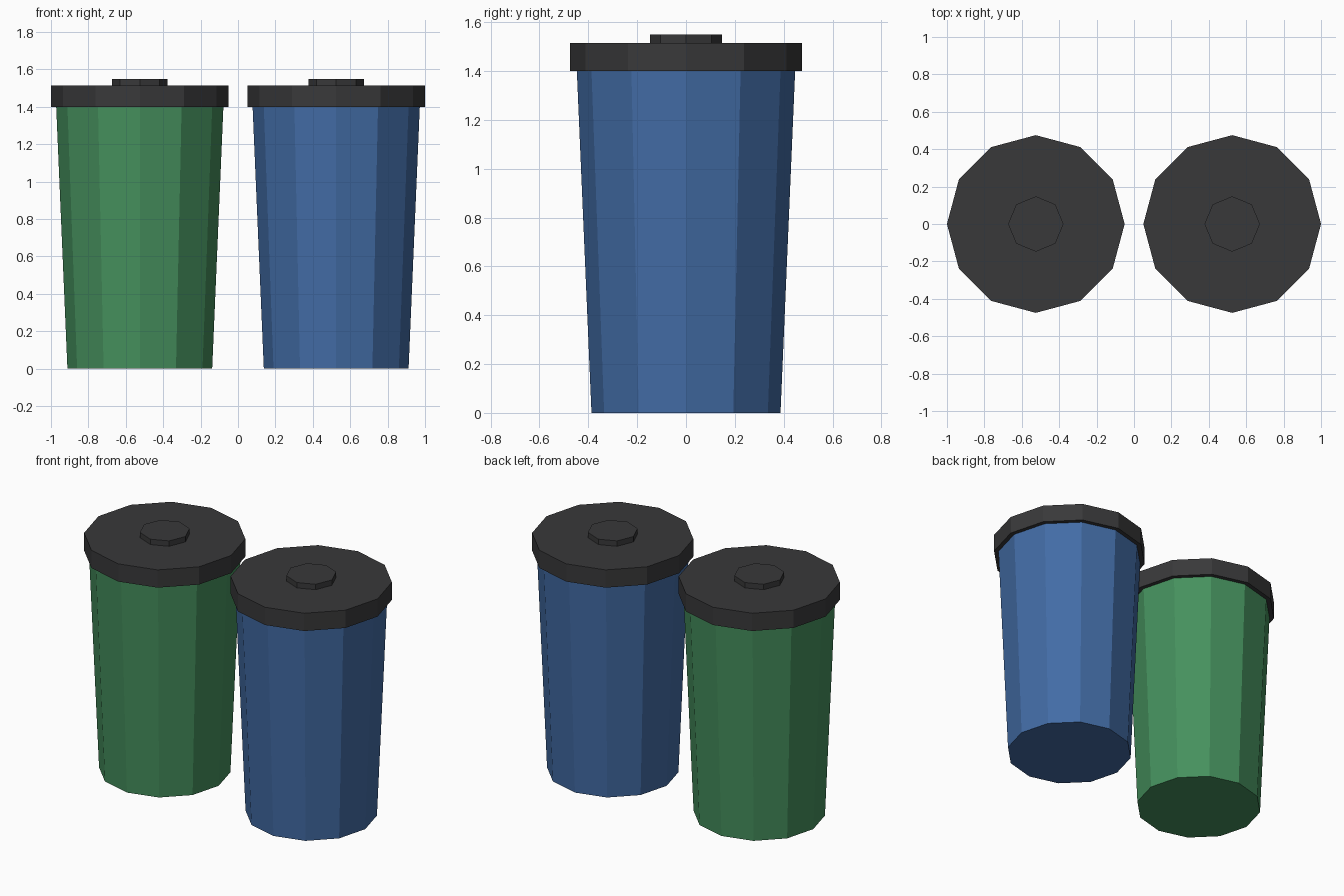
import bpy, bmesh
from mathutils import Matrix

if "Cube" in bpy.data.objects:
    bpy.data.objects.remove(bpy.data.objects["Cube"])


def material(name, color):
    m = bpy.data.materials.new(name)
    m.diffuse_color = (*color, 1)
    m.use_nodes = True
    m.node_tree.nodes["Principled BSDF"].inputs["Base Color"].default_value = m.diffuse_color
    return m


def drum(name, x, z0, z1, r0, r1, sides, mat):
    """Flat-shaded capped cylinder or taper standing between z0 and z1."""
    bm = bmesh.new()
    bmesh.ops.create_cone(bm, cap_ends=True, segments=sides,
                          radius1=r0, radius2=r1, depth=z1 - z0,
                          matrix=Matrix.Translation((0, 0, (z0 + z1) / 2)))
    me = bpy.data.meshes.new(name)
    bm.to_mesh(me)
    bm.free()
    me.materials.append(mat)
    ob = bpy.data.objects.new(name, me)
    ob.location.x = x
    bpy.context.collection.objects.link(ob)


green = material("green_plastic", (0.06, 0.28, 0.11))
blue = material("blue_plastic", (0.055, 0.15, 0.38))
dark = material("dark_plastic", (0.04, 0.04, 0.042))

for side, x, mat in (("left", -0.525, green), ("right", 0.525, blue)):
    # tapered bin body
    drum(side + "_bin_body", x, 0, 1.40, 0.387, 0.447, 12, mat)
    # overhanging lid
    drum(side + "_bin_lid", x, 1.40, 1.515, 0.475, 0.475, 12, dark)
    # lid knob
    drum(side + "_lid_knob", x, 1.515, 1.55, 0.148, 0.148, 8, dark)
